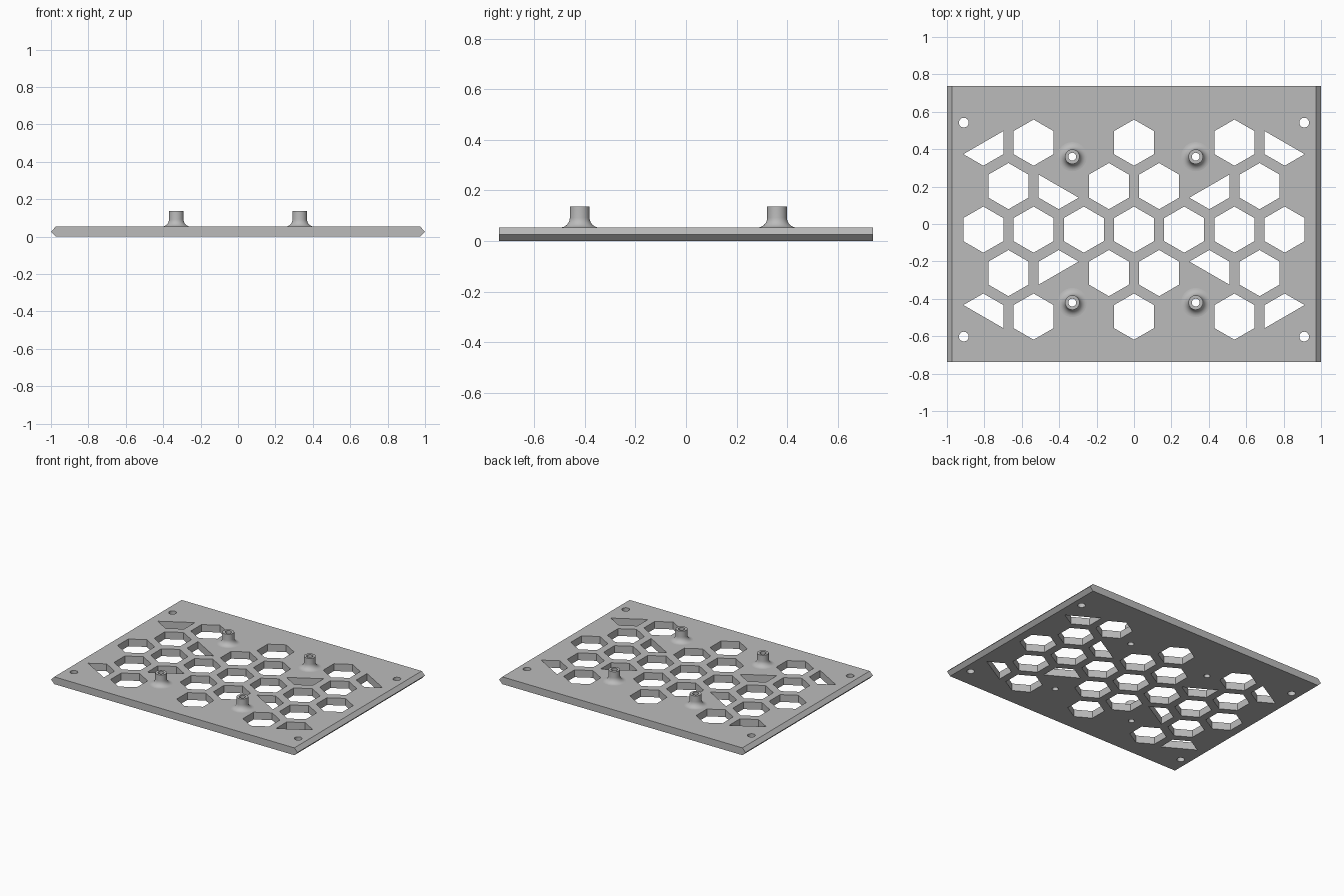
import bpy, bmesh
from math import sin, cos, pi, radians, sqrt

cube = bpy.data.objects.get("Cube")
if cube:
    bpy.data.objects.remove(cube, do_unlink=True)

HALF_X, HALF_Y, THICK, BEVEL = 1.0, 0.738, 0.0535, 0.026
PITCH, HEX_R, MID_Y = 0.2685, 0.1235, -0.03
ROW = PITCH * sqrt(3) / 2
BOSS_X, BOSS_DY, BOSS_TOP = 0.33, 0.39, 0.136
BOSS_R, BORE_R, FILLET = 0.039, 0.021, 0.039

grey = bpy.data.materials.new("light grey")
grey.use_nodes = True
colour = (0.5, 0.5, 0.5, 1)
grey.diffuse_color = colour
grey.node_tree.nodes["Principled BSDF"].inputs["Base Color"].default_value = colour


def add_object(name, bm):
    bmesh.ops.recalc_face_normals(bm, faces=bm.faces)
    mesh = bpy.data.meshes.new(name)
    bm.to_mesh(mesh)
    bm.free()
    mesh.materials.append(grey)
    obj = bpy.data.objects.new(name, mesh)
    bpy.context.collection.objects.link(obj)
    return obj


def prism(bm, points, move):
    """Extrude a closed outline of 3D points along a vector."""
    face = bm.faces.new([bm.verts.new(p) for p in points])
    new = bmesh.ops.extrude_face_region(bm, geom=[face])["geom"]
    verts = [v for v in new if isinstance(v, bmesh.types.BMVert)]
    bmesh.ops.translate(bm, verts=verts, vec=move)


def cut_column(bm, cx, cy, radius, sides, start=0.0, corners=None):
    """Through-cutter; fewer corners than sides gives a partial polygon."""
    angles = [start + 2 * pi * i / sides for i in range(corners or sides)]
    prism(bm, [(cx + radius * cos(a), cy + radius * sin(a), -0.1) for a in angles],
          (0, 0, 0.3))


def smooth(obj):
    bpy.ops.object.select_all(action="DESELECT")
    obj.select_set(True)
    bpy.context.view_layer.objects.active = obj
    bpy.ops.object.shade_smooth_by_angle(angle=radians(30))


# Plate with pointed left and right edges
bm = bmesh.new()
half = [(HALF_X - BEVEL, 0), (HALF_X, THICK / 2), (HALF_X - BEVEL, THICK)]
outline = half + [(-x, z) for x, z in reversed(half)]
prism(bm, [(x, -HALF_Y, z) for x, z in outline], (0, 2 * HALF_Y, 0))
plate = add_object("plate", bm)

# Honeycomb windows, half windows and screw holes
bm = bmesh.new()
full_columns = {0: (-3, -2, -1, 0, 1, 2, 3), 1: (-2.5, -0.5, 0.5, 2.5), 2: (-2, 0, 2)}
for row in range(-2, 3):
    for col in full_columns[abs(row)]:
        cut_column(bm, col * PITCH, MID_Y + row * ROW, HEX_R, 6, pi / 6)
for sx in (-1, 1):
    for sy in (-1, 1):
        # Half windows, each running four corners round from its first corner
        for col, row, inward in ((1.5, 1, 1), (3, 2, -1)):
            # upper right half starts: inner at lower left, outer at upper left
            start = radians(210 if inward > 0 else 150)
            ang = [start + i * pi / 3 for i in range(4)]
            pts = [(sx * (col * PITCH + HEX_R * cos(a)),
                    MID_Y + sy * (row * ROW + HEX_R * sin(a)), -0.1) for a in ang]
            prism(bm, pts, (0, 0, 0.3))
        cut_column(bm, sx * 0.91, MID_Y + sy * 0.572, 0.026, 32)
        cut_column(bm, sx * BOSS_X, MID_Y + sy * BOSS_DY, BORE_R, 32)
cutter = add_object("window_cutter", bm)
cutter.hide_render = True

cut = plate.modifiers.new("windows", "BOOLEAN")
cut.operation, cut.solver, cut.object = "DIFFERENCE", "EXACT", cutter
bpy.context.view_layer.update()
result = bpy.data.meshes.new_from_object(
    plate.evaluated_get(bpy.context.evaluated_depsgraph_get()))
plate.modifiers.clear()
plate.data = result
bpy.data.objects.remove(cutter, do_unlink=True)
smooth(plate)

# Hollow standoffs with a flared foot
profile = [(BORE_R, THICK), (BORE_R, BOSS_TOP), (BOSS_R, BOSS_TOP)]
for i in range(9):
    a = i * pi / 16
    profile.append((BOSS_R + FILLET * (1 - cos(a)), THICK + FILLET * (1 - sin(a))))
for sx, side in ((-1, "right"), (1, "left")):
    for sy, end in ((-1, "front"), (1, "back")):
        bm = bmesh.new()
        verts = [bm.verts.new((r, 0, z)) for r, z in profile]
        edges = [bm.edges.new(pair) for pair in zip(verts, verts[1:])]
        bmesh.ops.spin(bm, geom=verts + edges, cent=(0, 0, 0), axis=(0, 0, 1),
                       angle=2 * pi, steps=32, use_merge=True)
        bmesh.ops.remove_doubles(bm, verts=bm.verts, dist=1e-5)
        boss = add_object(f"standoff_{end}_{side}", bm)
        # Open shell: make sure the top ring faces up
        top = max(boss.data.polygons, key=lambda p: p.center.z)
        if top.normal.z < 0:
            boss.data.flip_normals()
        boss.location = (sx * BOSS_X, MID_Y + sy * BOSS_DY, 0)
        smooth(boss)
